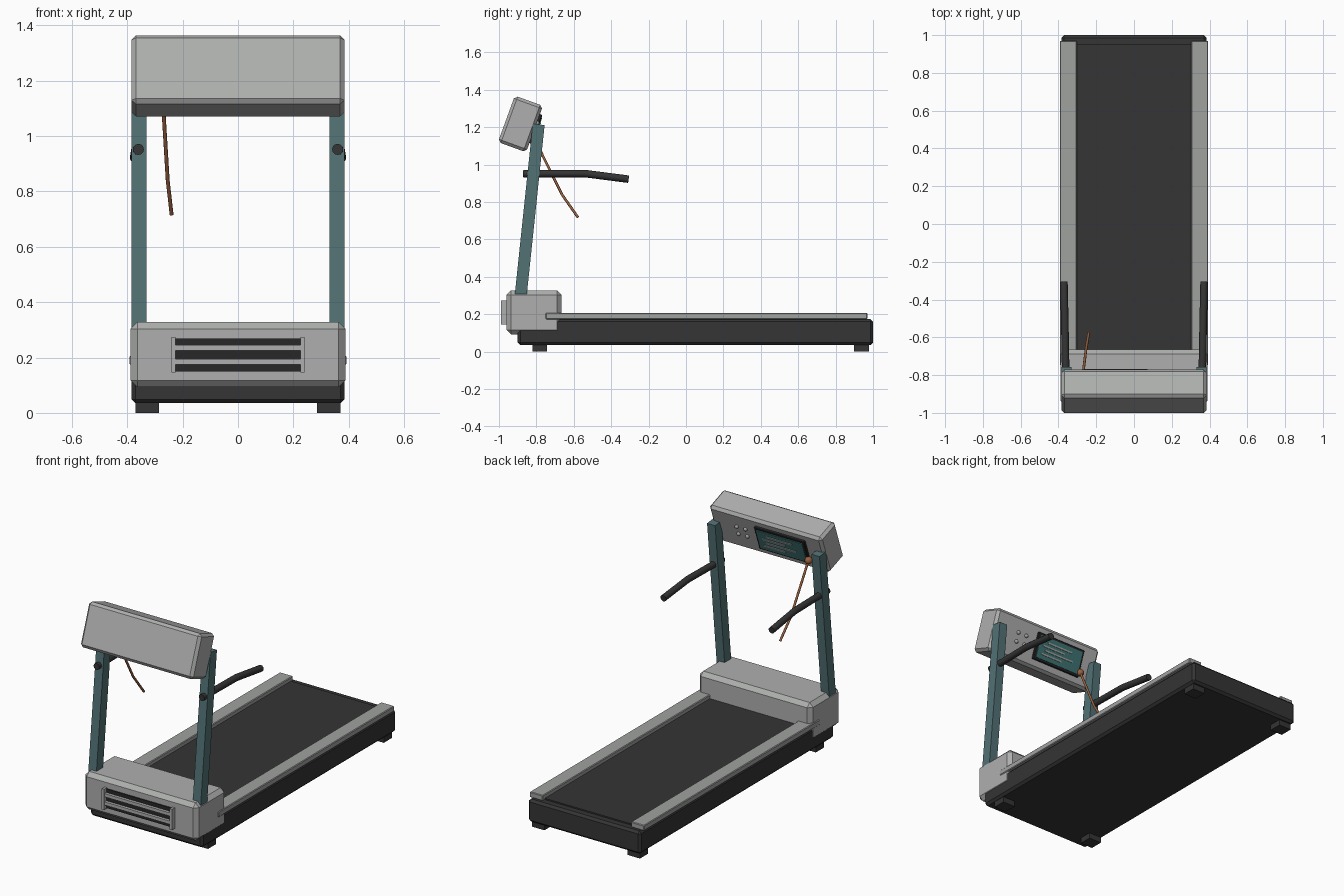
import bpy, bmesh, math
from mathutils import Matrix, Vector

if "Cube" in bpy.data.objects:
    bpy.data.objects.remove(bpy.data.objects["Cube"], do_unlink=True)


def material(name, r, g, b):
    m = bpy.data.materials.new(name)
    m.use_nodes = True
    m.diffuse_color = (r, g, b, 1)
    m.node_tree.nodes["Principled BSDF"].inputs["Base Color"].default_value = (r, g, b, 1)
    return m


GREY = material("light grey", 0.42, 0.43, 0.42)
RAIL = material("rail grey", 0.35, 0.36, 0.35)
DARK = material("charcoal", 0.035, 0.035, 0.035)
BLACK = material("black", 0.02, 0.02, 0.02)
POST = material("post teal", 0.085, 0.165, 0.175)
SCREEN = material("screen teal", 0.05, 0.18, 0.18)
CORD = material("copper brown", 0.32, 0.12, 0.05)


def finish(bm, name, mat, matrix=Matrix()):
    mesh = bpy.data.meshes.new(name)
    bm.transform(matrix)
    bm.to_mesh(mesh)
    bm.free()
    mesh.materials.append(mat)
    ob = bpy.data.objects.new(name, mesh)
    bpy.context.collection.objects.link(ob)
    return ob


def box(name, x, y, z, mat, bevel=0, matrix=Matrix()):
    """Box from (min, max) pairs, with optional chamfered edges."""
    bm = bmesh.new()
    bmesh.ops.create_cube(bm, size=1)
    for v in bm.verts:
        v.co = [r[0] if c < 0 else r[1] for c, r in zip(v.co, (x, y, z))]
    if bevel:
        bmesh.ops.bevel(bm, geom=bm.edges[:], offset=bevel, segments=1, affect='EDGES')
    return finish(bm, name, mat, matrix)


def smooth(ob):
    bpy.ops.object.select_all(action='DESELECT')
    ob.select_set(True)
    bpy.context.view_layer.objects.active = ob
    bpy.ops.object.shade_smooth_by_angle(angle=math.radians(35))


def tube(name, points, radius, mat):
    curve = bpy.data.curves.new(name, 'CURVE')
    curve.dimensions = '3D'
    curve.bevel_depth = radius
    curve.bevel_resolution = 4
    curve.use_fill_caps = True
    spline = curve.splines.new('POLY')
    spline.points.add(len(points) - 1)
    for p, co in zip(spline.points, points):
        p.co = (*co, 1)
    curve.materials.append(mat)
    ob = bpy.data.objects.new(name, curve)
    bpy.context.collection.objects.link(ob)
    bpy.ops.object.select_all(action='DESELECT')
    ob.select_set(True)
    bpy.context.view_layer.objects.active = ob
    bpy.ops.object.convert(target='MESH')
    smooth(bpy.context.view_layer.objects.active)


def ball(name, co, radius, mat, matrix=Matrix()):
    bm = bmesh.new()
    bmesh.ops.create_uvsphere(bm, u_segments=16, v_segments=8, radius=radius)
    smooth(finish(bm, name, mat, matrix @ Matrix.Translation(co)))


# Deck, running belt and motor hood
box("deck", (-0.385, 0.385), (-0.90, 1.0), (0.035, 0.175), DARK, 0.014)
box("running_belt", (-0.302, 0.302), (-0.75, 0.95), (0.16, 0.183), DARK)
box("motor_hood", (-0.388, 0.388), (-0.96, -0.665), (0.093, 0.328), GREY, 0.024)

# Front vent
box("vent_panel", (-0.23, 0.23), (-0.967, -0.94), (0.15, 0.268), BLACK)
for z in (0.185, 0.236):
    box("vent_slat", (-0.225, 0.225), (-0.985, -0.96), (z - 0.01, z + 0.01), GREY)

# Mirrored parts: feet, rails, vent ends, posts, handles
for s, side in ((1, "left"), (-1, "right")):
    def span(a, b):
        return tuple(sorted((s * a, s * b)))

    for y, end in ((-0.782, "front"), (0.938, "rear")):
        box(f"{end}_{side}_foot", span(0.285, 0.37), (y - 0.04, y + 0.04), (0, 0.04), DARK)
    box(f"{side}_rail", span(0.302, 0.392), (-0.75, 0.97), (0.173, 0.207), RAIL, 0.004)
    box(f"{side}_vent_end", span(0.225, 0.24), (-0.99, -0.95), (0.146, 0.274), GREY)
    lean = Matrix.Translation((0, -0.841, 0.7075)) @ Matrix.Rotation(math.radians(-6), 4, 'X')
    box(f"{side}_post", span(0.33, 0.385), (-0.032, 0.032), (-0.51, 0.51), POST, 0, lean)
    tube(f"{side}_handle", [(s * 0.36, -0.87, 0.952), (s * 0.366, -0.54, 0.952),
                            (s * 0.371, -0.307, 0.922)], 0.02, DARK)

# Tilted console; its local +y face carries the controls
tilt = Matrix.Translation((0, -0.885, 1.2175)) @ Matrix.Rotation(math.radians(-20), 4, 'X')
FACE = 0.08
box("console", (-0.385, 0.385), (-FACE, FACE), (-0.132, 0.132), GREY, 0.016, tilt)
box("screen_frame", (-0.27, 0.075), (FACE - 0.01, FACE + 0.014), (-0.08, 0.085), BLACK, 0.003, tilt)
box("screen", (-0.255, 0.06), (FACE, FACE + 0.018), (-0.066, 0.071), SCREEN, 0, tilt)
for z, a, b in ((0.04, -0.18, 0.0), (0.015, -0.13, 0.03), (-0.01, -0.2, 0.01), (-0.035, -0.12, 0.03)):
    box("screen_line", (a, b), (FACE, FACE + 0.022), (z - 0.005, z + 0.005), RAIL, 0, tilt)
for x in (0.15, 0.21):
    for z in (-0.02, 0.035):
        ball("button", (x, FACE + 0.002, z), 0.012, RAIL, tilt)

# Safety clip and cord
clip = tilt @ Vector((-0.272, FACE + 0.018, -0.05))
ball("safety_clip", clip, 0.022, CORD)
tube("safety_cord", [clip, (-0.254, -0.663, 0.84), (-0.24, -0.577, 0.717)], 0.007, CORD)
